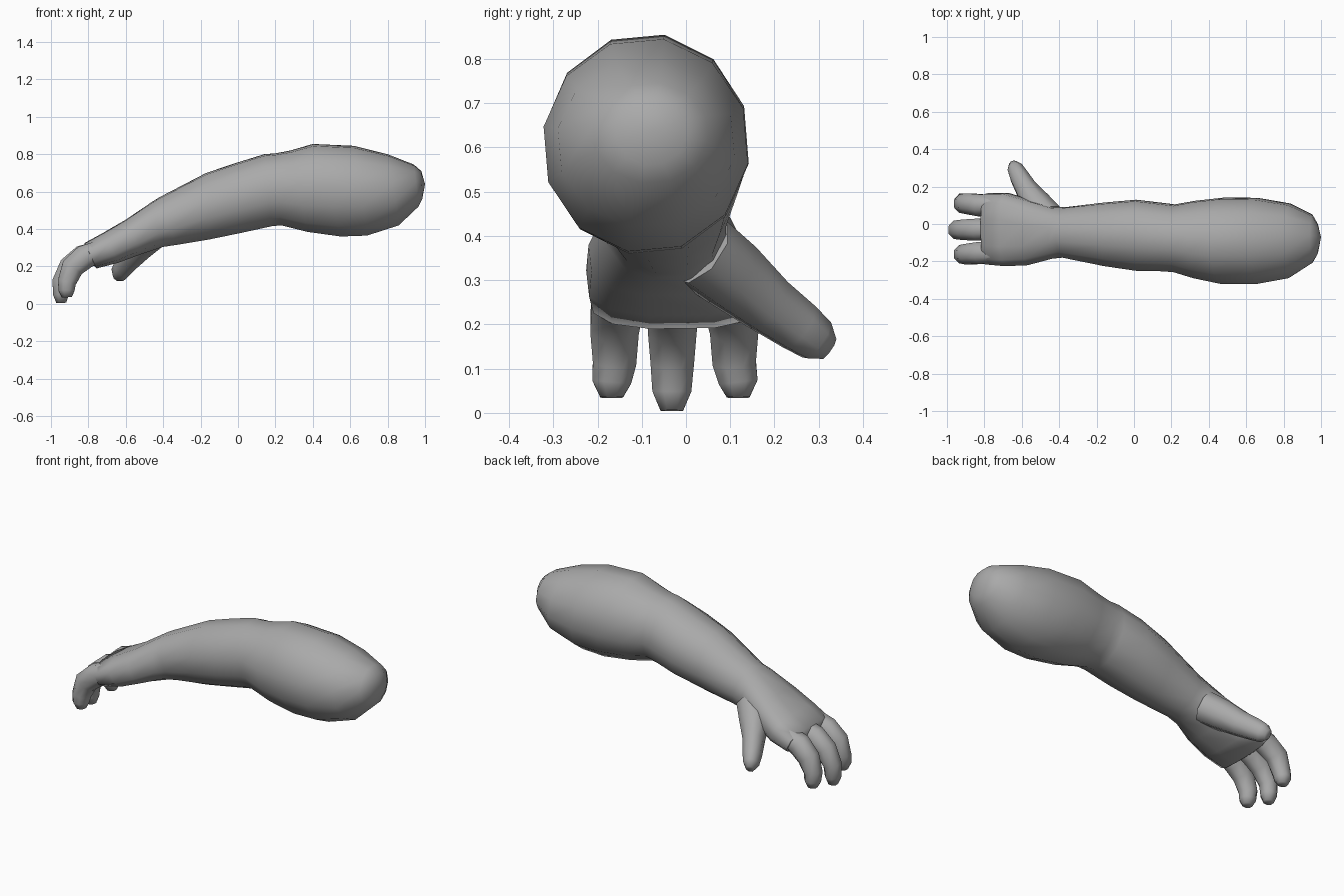
import bpy, bmesh, math
from mathutils import Vector

if "Cube" in bpy.data.objects:
    bpy.data.objects.remove(bpy.data.objects["Cube"])

grey = bpy.data.materials.new("plain grey")
grey.diffuse_color = (0.4, 0.4, 0.4, 1)
grey.use_nodes = True
grey.node_tree.nodes["Principled BSDF"].inputs["Base Color"].default_value = grey.diffuse_color


def loft(name, rings, start, end):
    """Skin a list of rings and close both ends with a fan to a point."""
    bm = bmesh.new()
    rows = [[bm.verts.new(p) for p in ring] for ring in rings]
    n = len(rows[0])
    for a, b in zip(rows, rows[1:]):
        for i in range(n):
            j = (i + 1) % n
            bm.faces.new((a[i], a[j], b[j], b[i]))
    for row, tip in ((rows[0], start), (rows[-1], end)):
        v = bm.verts.new(tip)
        for i in range(n):
            bm.faces.new((row[i], row[(i + 1) % n], v))
    bmesh.ops.recalc_face_normals(bm, faces=bm.faces)
    mesh = bpy.data.meshes.new(name)
    bm.to_mesh(mesh)
    bm.free()
    mesh.materials.append(grey)
    obj = bpy.data.objects.new(name, mesh)
    bpy.context.collection.objects.link(obj)
    bpy.ops.object.select_all(action='DESELECT')
    obj.select_set(True)
    bpy.context.view_layer.objects.active = obj
    bpy.ops.object.shade_smooth_by_angle(angle=math.radians(70))
    return obj


def section(xt, zt, xb, zb, y0, y1, power=2.0, n=12):
    """Rounded ring between a top point, a bottom point and two sides."""
    top, bot = Vector((xt, 0, zt)), Vector((xb, 0, zb))
    mid, half = (top + bot) / 2, (top - bot) / 2
    pts = []
    for i in range(n):
        a = math.radians(20) + math.tau * i / n
        c, s = math.cos(a), math.sin(a)
        c = math.copysign(abs(c) ** (2 / power), c) * 1.015
        s = math.copysign(abs(s) ** (2 / power), s) * 1.015
        p = mid + half * s
        p.y = (y0 + y1) / 2 + c * (y1 - y0) / 2
        pts.append(p)
    return pts


# Upper arm, forearm and palm: top x, z, bottom x, z, sides, squareness
arm = [
    (.98, .71, .985, .56, -.16, .00),
    (.94, .745, .965, .52, -.21, .05),
    (.80, .80, .86, .42, -.29, .11),
    (.62, .845, .69, .365, -.322, .14),
    (.40, .855, .55, .36, -.32, .142),
    (.28, .82, .37, .385, -.29, .125),
    (.20, .805, .23, .42, -.258, .105),
    (.14, .80, .18, .415, -.253, .112),
    (.00, .757, .02, .38, -.25, .13),
    (-.17, .70, -.15, .345, -.225, .115),
    (-.42, .57, -.33, .315, -.18, .09),
    (-.46, .545, -.40, .305, -.185, .09, 2.2),
    (-.60, .45, -.52, .265, -.22, .13, 2.4),
    (-.72, .38, -.64, .22, -.225, .165, 2.7),
    (-.82, .325, -.755, .19, -.215, .165, 2.8),
]
loft("arm_and_palm", [section(*s) for s in arm],
     (1.0, -.07, .64), (-.82, -.025, .245))


def digit(name, path, side, n=8):
    """Tapered finger; path rows are centre x, y, z, half width, half depth."""
    centres = [Vector(p[:3]) for p in path]
    rings = []
    for i, p in enumerate(path):
        d = centres[min(i + 1, len(path) - 1)] - centres[max(i - 1, 0)]
        d.normalize()
        u = (side - d * side.dot(d)).normalized()
        w = d.cross(u)
        rings.append([centres[i]
                      + u * p[3] * 1.06 * math.cos(math.tau * (k + .5) / n)
                      + w * p[4] * 1.06 * math.sin(math.tau * (k + .5) / n)
                      for k in range(n)])
    return loft(name, rings, centres[0], centres[-1])


# Three curled fingers: y at knuckle, y at tip, reach in x, height of the tip
fingers = {
    "index_finger": (.10, .118, .03, .035),
    "middle_finger": (-.03, -.032, .0, .005),
    "little_finger": (-.155, -.168, .03, .035),
}
for name, (ya, yb, short, tip) in fingers.items():
    ym = (ya + yb) / 2
    digit(name, [
        (-.74, ya, .285, .055, .055),
        (-.83 + short / 3, ya, .25, .060, .066),
        (-.90 + short / 2, ym, .195, .056, .062),
        (-.945 + short, ym, .115, .050, .050),
        (-.947 + short, yb, .045 + tip * .7, .045, .043),
        (-.945 + short, yb, tip, .026, .027),
    ], Vector((0, 1, 0)))

# Thumb spreading out and down from the wrist
digit("thumb", [
    (-.46, .03, .37, .085, .085),
    (-.52, .10, .315, .080, .080),
    (-.575, .185, .245, .058, .066),
    (-.615, .255, .195, .050, .058),
    (-.635, .295, .165, .042, .050),
    (-.646, .322, .145, .022, .028),
], Vector((1, .3, 0)))
